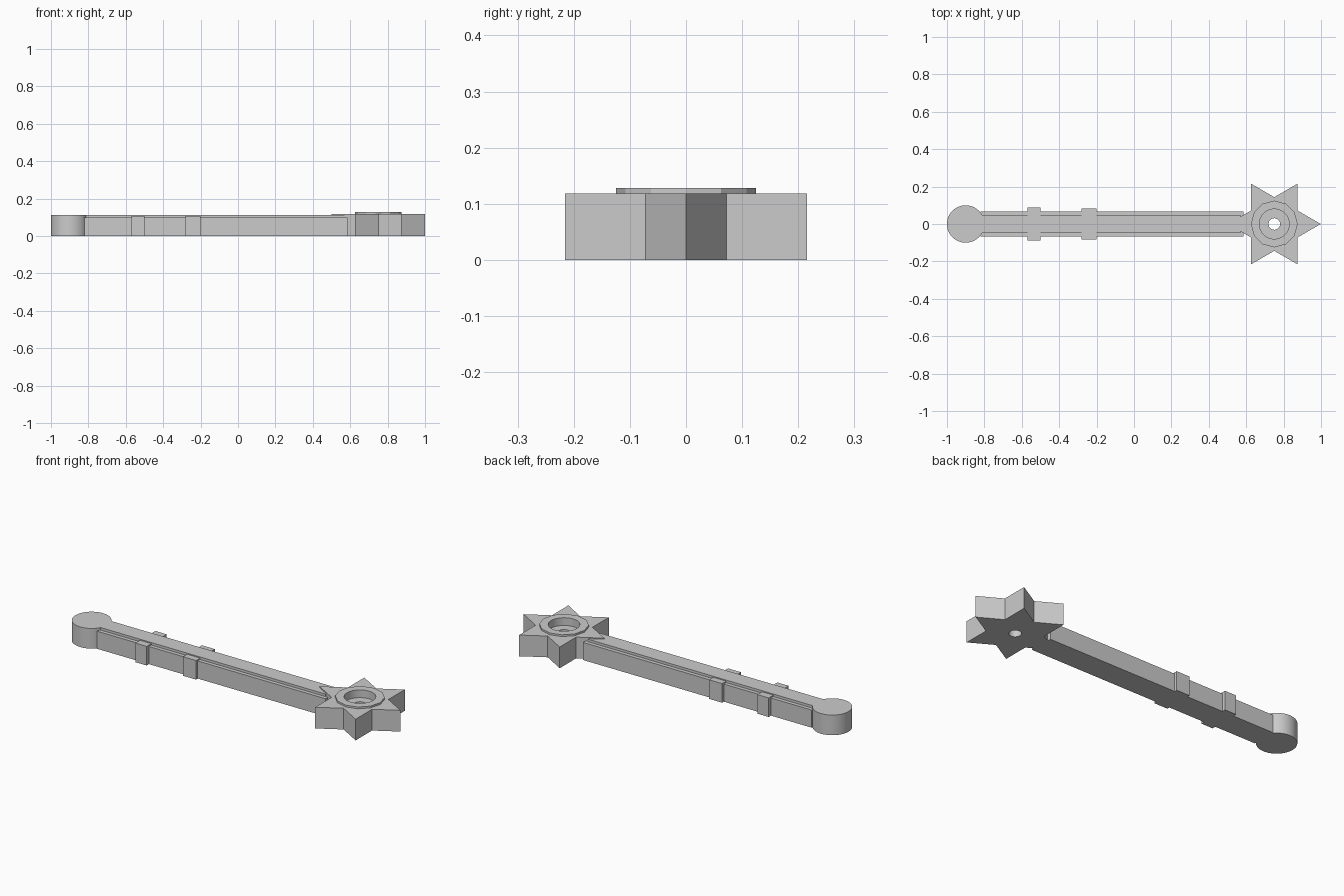
import bpy
import bmesh
from math import cos, sin, pi, radians

cube = bpy.data.objects.get("Cube")
if cube:
    bpy.data.objects.remove(cube, do_unlink=True)

GREY = (0.6, 0.6, 0.6, 1)
grey = bpy.data.materials.new("plain_grey")
grey.use_nodes = True
grey.diffuse_color = GREY
grey.node_tree.nodes["Principled BSDF"].inputs["Base Color"].default_value = GREY


def prism(name, outline, z0, z1, smooth=False):
    """Extrude a flat outline from z0 up to z1."""
    bm = bmesh.new()
    base = bm.faces.new([bm.verts.new((x, y, z0)) for x, y in outline])
    top = bmesh.ops.extrude_face_region(bm, geom=[base])["geom"]
    verts = [v for v in top if isinstance(v, bmesh.types.BMVert)]
    bmesh.ops.translate(bm, verts=verts, vec=(0, 0, z1 - z0))
    bmesh.ops.recalc_face_normals(bm, faces=bm.faces)
    mesh = bpy.data.meshes.new(name)
    bm.to_mesh(mesh)
    bm.free()
    mesh.materials.append(grey)
    obj = bpy.data.objects.new(name, mesh)
    bpy.context.collection.objects.link(obj)
    if smooth:
        smooth_round(obj)
    return obj


def smooth_round(obj):
    bpy.ops.object.select_all(action='DESELECT')
    obj.select_set(True)
    bpy.context.view_layer.objects.active = obj
    bpy.ops.object.shade_smooth_by_angle(angle=radians(25))


def ring(cx, sides, *radii):
    """Points round a centre, cycling through the given radii."""
    return [(cx + radii[i % len(radii)] * cos(2 * pi * i / sides),
             radii[i % len(radii)] * sin(2 * pi * i / sides)) for i in range(sides)]


def rect(x0, x1, y0, y1):
    return [(x0, y0), (x1, y0), (x1, y1), (x0, y1)]


def cut(obj, cutter):
    mod = obj.modifiers.new("cut", 'BOOLEAN')
    mod.operation = 'DIFFERENCE'
    mod.solver = 'EXACT'
    mod.object = cutter
    bpy.context.view_layer.objects.active = obj
    bpy.ops.object.modifier_apply(modifier=mod.name)


STAR_X = 0.75

# Handle: wide lower bar with a narrower raised rib
prism("handle_bar", rect(-0.82, 0.585, -0.068, 0.068), 0, 0.098)
prism("handle_rib", rect(-0.85, 0.57, -0.047, 0.047), 0.09, 0.112)

# Round end knob
prism("end_knob", ring(-0.9, 48, 0.1), 0, 0.112, smooth=True)

# Bands, one plate on each side of the handle
for label, x0, x1, reach in (("outer", -0.57, -0.5, 0.088), ("inner", -0.28, -0.2, 0.083)):
    for side, s in (("left", 1), ("right", -1)):
        y0, y1 = sorted((s * 0.045, s * reach))
        prism(f"{label}_band_{side}", rect(x0, x1, y0, y1), 0, 0.106)

# Six-pointed star head with a twelve-sided collar
star = prism("star_head", ring(STAR_X, 12, 0.249, 0.1435), 0, 0.118)
collar = prism("star_collar", ring(STAR_X, 12, 0.125), 0.118, 0.128)

# Wide recess and narrow through hole
recess = prism("recess_cutter", ring(STAR_X, 32, 0.08), 0.085, 0.2)
hole = prism("hole_cutter", ring(STAR_X, 32, 0.031), -0.1, 0.2)
cut(star, recess)
cut(star, hole)
cut(collar, recess)
smooth_round(star)
smooth_round(collar)
for cutter in (recess, hole):
    bpy.data.objects.remove(cutter, do_unlink=True)
